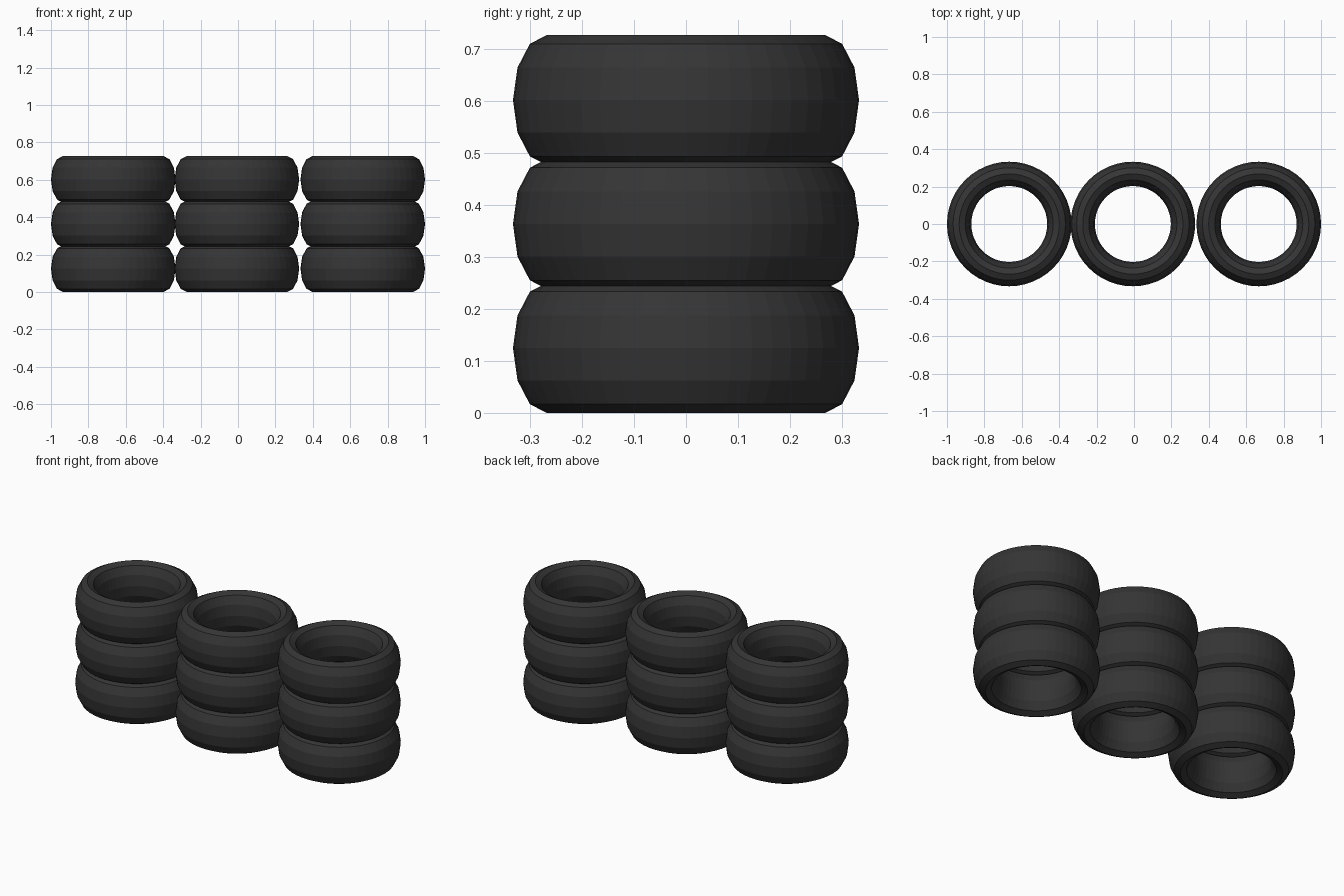
import bpy

if "Cube" in bpy.data.objects:
    bpy.data.objects.remove(bpy.data.objects["Cube"])

MINOR = 0.065            # radial half-thickness of the tyre wall
MAJOR = 0.333 - MINOR    # ring radius
HALF_H = 0.125           # half the tyre height
STEP = 0.2385            # stacking distance, tyres sink slightly into each other

rubber = bpy.data.materials.new("dark_rubber")
rubber.diffuse_color = (0.035, 0.035, 0.035, 1)
rubber.use_nodes = True
rubber.node_tree.nodes["Principled BSDF"].inputs["Base Color"].default_value = rubber.diffuse_color


def tyre(name, x, z):
    # torus stretched upward to give the wide faceted tread
    bpy.ops.mesh.primitive_torus_add(
        major_segments=48, minor_segments=12,
        major_radius=MAJOR, minor_radius=MINOR, location=(x, 0, z))
    ob = bpy.context.object
    ob.name = name
    ob.scale.z = HALF_H / MINOR
    bpy.ops.object.transform_apply(location=False, rotation=False, scale=True)
    bpy.ops.object.shade_flat()
    ob.data.materials.append(rubber)


# three stacks of three tyres
for stack, x in (("left", -0.667), ("middle", -0.006), ("right", 0.667)):
    for level, label in enumerate(("bottom", "centre", "top")):
        tyre(f"{stack}_{label}_tyre", x, HALF_H + level * STEP)
